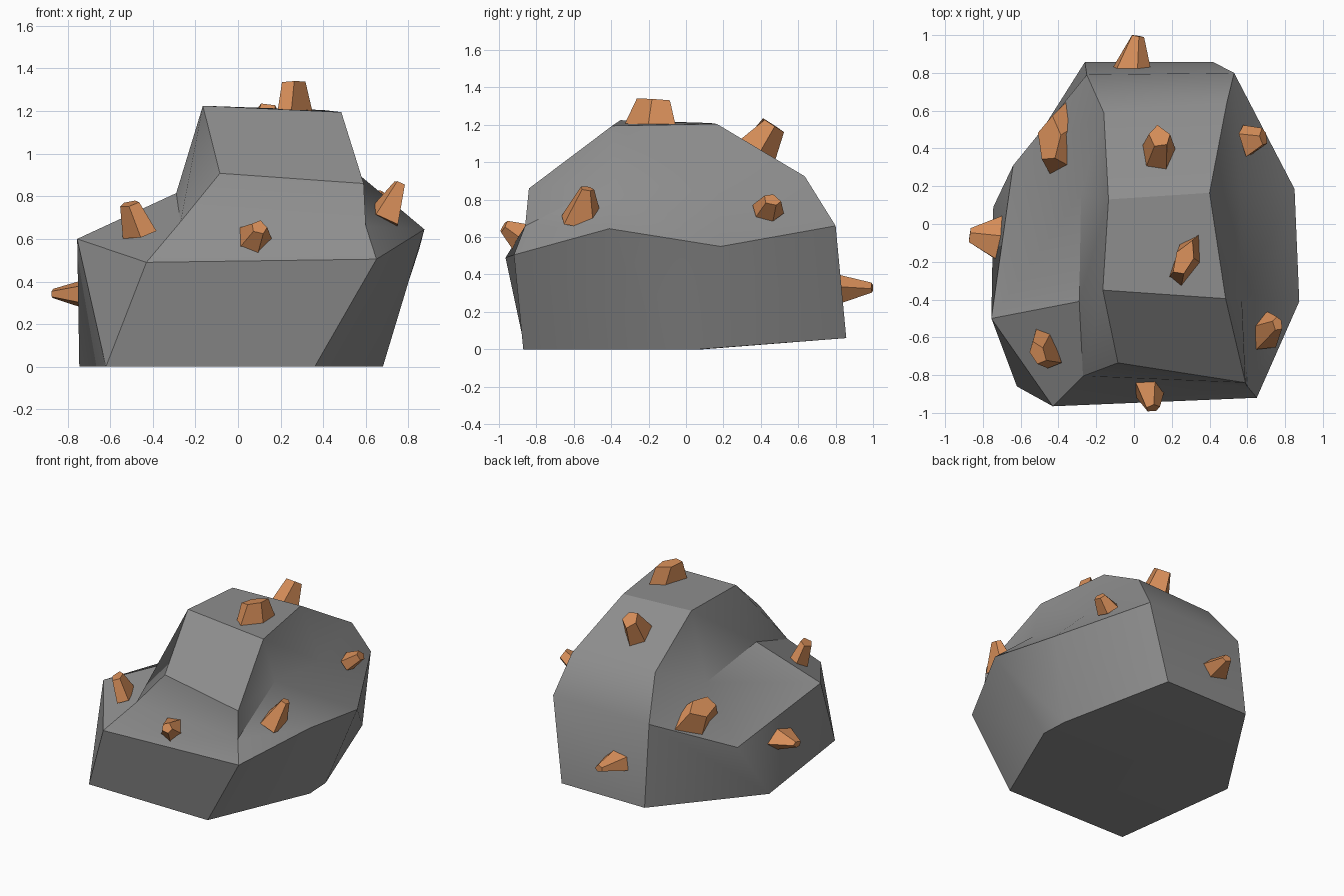
import bpy, bmesh, math, random
from mathutils import Vector

if "Cube" in bpy.data.objects:
    bpy.data.objects.remove(bpy.data.objects["Cube"])

random.seed(4)


def material(name, *rgb):
    mat = bpy.data.materials.new(name)
    mat.diffuse_color = (*rgb, 1)
    mat.use_nodes = True
    mat.node_tree.nodes["Principled BSDF"].inputs["Base Color"].default_value = mat.diffuse_color
    return mat


ore = material("copper_ore", 0.665, 0.266, 0.098)
stone = material("dark_stone", 0.27, 0.27, 0.27)


def finish(name, bm, mat):
    bmesh.ops.recalc_face_normals(bm, faces=bm.faces)
    mesh = bpy.data.meshes.new(name)
    bm.to_mesh(mesh)
    bm.free()
    obj = bpy.data.objects.new(name, mesh)
    bpy.context.collection.objects.link(obj)
    mesh.materials.append(mat)
    return obj


# Rock: four cross-sections from front to back, each running
# base, rim, valley, crest | crest, valley, rim, base (left to right)
SECTIONS = [
    [(-.62, -.86, 0), (-.43, -.965, .49), (-.27, -.805, .68), (-.085, -.735, .908),
     (.59, -.84, .86), (.60, -.86, .66), (.65, -.92, .505), (.36, -.87, 0)],
    [(-.745, .09, 0), (-.755, -.50, .60), (-.29, -.41, .815), (-.165, -.35, 1.225),
     (.485, -.395, 1.195), (.57, -.38, .90), (.875, -.41, .645), (.68, -.13, 0)],
    [(-.745, .09, 0), (-.64, .31, .40), (-.28, .16, .73), (-.135, .13, 1.21),
     (.40, .165, 1.205), (.565, .175, .83), (.85, .185, .55), (.67, .07, 0)],
    [(-.26, .857, .06), (-.25, .79, .65), (-.16, .59, .935), (-.16, .59, .935),
     (.49, .635, .925), (.49, .635, .925), (.53, .80, .66), (.42, .857, .06)],
]


def build_rock():
    bm = bmesh.new()
    cache = {}

    def face(*points):
        # repeated points collapse, so a quad may become a triangle
        pts = list(dict.fromkeys(points))
        if len(pts) > 2:
            for p in pts:
                if p not in cache:
                    cache[p] = bm.verts.new(p)
            bm.faces.new([cache[p] for p in pts])

    for k, (a, b) in enumerate(zip(SECTIONS, SECTIONS[1:])):
        for i in range(8):
            j = (i + 1) % 8
            if k == 0 and i == 0:              # bulging front left corner
                face(a[i], a[j], b[j])
                face(a[i], b[j], b[i])
            else:
                face(a[i], a[j], b[j], b[i])
    for s in (SECTIONS[0], SECTIONS[-1]):      # front and back caps
        for i in range(3):
            face(s[i], s[i + 1], s[6 - i], s[7 - i])
    rock = finish("rock", bm, stone)
    bpy.context.view_layer.objects.active = rock
    rock.select_set(True)
    bpy.ops.object.shade_smooth_by_angle(angle=math.radians(30))
    rock.select_set(False)


# Ore shard: a tapered irregular five-sided stub from base to tip
def shard(name, base, tip, along, length, width, taper):
    base, tip = Vector(base), Vector(tip)
    axis = (tip - base).normalized()
    u = Vector(along)
    u = (u - axis * u.dot(axis)).normalized()
    v = axis.cross(u)
    bm = bmesh.new()
    rings = []
    for centre, k in ((base - axis * .02, 1), (tip, taper)):
        ring = []
        for i in range(5):
            t = math.tau * (i + random.uniform(-.18, .18)) / 5
            p = centre + u * (math.cos(t) * length / 2 * k) + v * (math.sin(t) * width / 2 * k)
            ring.append(bm.verts.new(p))
        rings.append(ring)
    low, top = rings
    for i in range(5):
        j = (i + 1) % 5
        bm.faces.new((low[i], low[j], top[j], top[i]))
    bm.faces.new(top)
    bm.faces.new(low[::-1])
    finish(name, bm, ore)


build_rock()
for args in [
    ("ore_top", (.275, -.19, 1.20), (.265, -.18, 1.335), (.4, .9, 0), .32, .15, .65),
    ("ore_back_slope", (.13, .38, 1.07), (.135, .465, 1.20), (0, .85, -.5), .24, .19, .6),
    ("ore_left_shelf", (-.39, .44, .61), (-.45, .45, .70), (0, 1, 0), .42, .25, .6),
    ("ore_right_back", (.61, .44, .75), (.685, .46, .80), (0, 1, 0), .18, .13, .55),
    ("ore_left_side", (-.73, -.08, .34), (-.87, -.06, .345), (0, 1, 0), .26, .15, .3),
    ("ore_front_left", (-.47, -.66, .645), (-.51, -.685, .765), (-.5, .85, .2), .25, .15, .55),
    ("ore_right_shelf", (.69, -.56, .70), (.76, -.53, .86), (0, .9, .3), .25, .18, .32),
    ("ore_front", (.08, -.88, .60), (.10, -.975, .655), (1, 0, 0), .19, .19, .4),
    ("ore_back", (-.01, .82, .32), (.02, .995, .33), (1, 0, 0), .23, .18, .3),
]:
    shard(*args)
